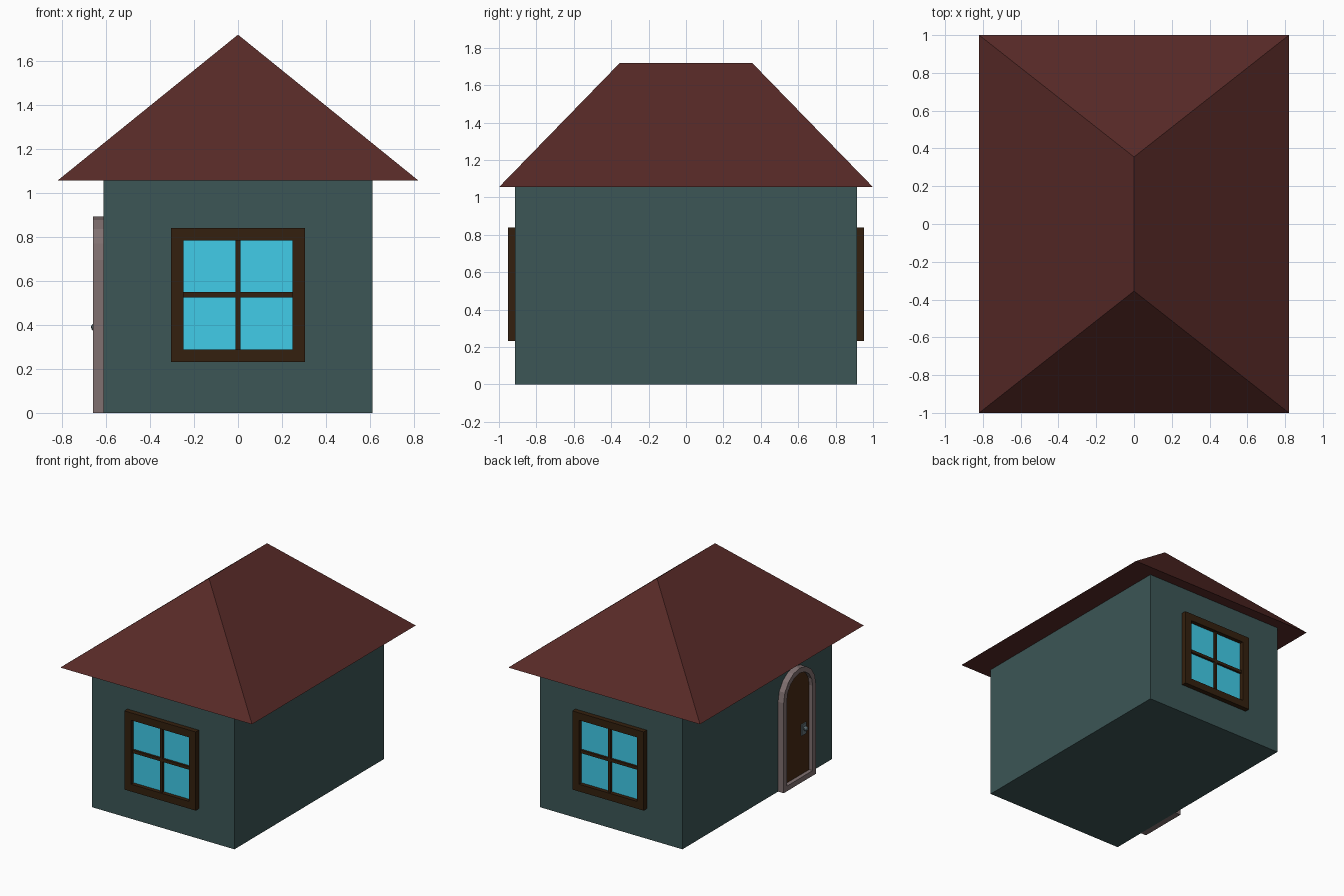
import bpy, bmesh
from math import pi, cos, sin
from mathutils import Matrix

if "Cube" in bpy.data.objects:
    bpy.data.objects.remove(bpy.data.objects["Cube"])


def material(name, r, g, b):
    lin = lambda c: ((c / 255 + 0.055) / 1.055) ** 2.4 if c > 10 else c / 255 / 12.92
    m = bpy.data.materials.new(name)
    m.diffuse_color = (lin(r), lin(g), lin(b), 1)
    m.use_nodes = True
    m.node_tree.nodes["Principled BSDF"].inputs["Base Color"].default_value = m.diffuse_color
    return m


WALL = material("wall_teal", 60, 86, 86)
ROOF = material("roof_red", 88, 42, 39)
WOOD = material("dark_wood", 52, 32, 14)
GLASS = material("glass_blue", 65, 204, 233)
STONE = material("door_stone", 128, 112, 112)
DOOR = material("door_wood", 72, 42, 20)
METAL = material("metal", 100, 115, 120)


def finish(name, bm, mat, turn=0):
    bmesh.ops.recalc_face_normals(bm, faces=bm.faces)
    bm.transform(Matrix.Rotation(turn, 4, 'Z'))
    me = bpy.data.meshes.new(name)
    bm.to_mesh(me)
    bm.free()
    me.materials.append(mat)
    ob = bpy.data.objects.new(name, me)
    bpy.context.collection.objects.link(ob)
    return ob


# Profiles are (across, up) points on a wall; d0..d1 is distance out from centre
def slab(name, pts, d0, d1, mat, turn=0):
    bm = bmesh.new()
    a = [bm.verts.new((u, -d0, v)) for u, v in pts]
    b = [bm.verts.new((u, -d1, v)) for u, v in pts]
    bm.faces.new(a)
    bm.faces.new(b)
    for i in range(len(pts)):
        j = (i + 1) % len(pts)
        bm.faces.new((a[i], a[j], b[j], b[i]))
    return finish(name, bm, mat, turn)


def ring(name, outer, inner, d0, d1, mat, turn=0):
    bm = bmesh.new()
    loops = [[bm.verts.new((u, -d, v)) for u, v in pts]
             for pts, d in ((outer, d0), (outer, d1), (inner, d1), (inner, d0))]
    n = len(outer)
    for k in range(4):
        p, q = loops[k], loops[(k + 1) % 4]
        for i in range(n):
            j = (i + 1) % n
            bm.faces.new((p[i], p[j], q[j], q[i]))
    return finish(name, bm, mat, turn)


def rect(u0, u1, v0, v1):
    return [(u0, v0), (u1, v0), (u1, v1), (u0, v1)]


def arch(cu, half, bottom, spring, steps=8):
    return [(cu - half, bottom), (cu + half, bottom)] + [
        (cu + half * cos(pi * i / steps), spring + half * sin(pi * i / steps))
        for i in range(steps + 1)]


# House body
slab("walls", rect(-0.61, 0.61, 0, 1.055), -0.915, 0.915, WALL)

# Hipped roof
bm = bmesh.new()
e = [bm.verts.new((x, y, 1.055)) for x, y in ((-.82, -1), (.82, -1), (.82, 1), (-.82, 1))]
f = bm.verts.new((0, -0.355, 1.718))
b = bm.verts.new((0, 0.355, 1.718))
for face in (e, (e[0], e[1], f), (e[1], e[2], b, f), (e[2], e[3], b), (e[3], e[0], f, b)):
    bm.faces.new(face)
finish("roof", bm, ROOF)

# Windows on the front and back walls
for side, turn in (("front", 0), ("back", pi)):
    ring(side + "_window_frame", rect(-.305, .305, .232, .84), rect(-.247, .247, .288, .783),
         0.905, 0.953, WOOD, turn)
    slab(side + "_window_glass", rect(-.25, .25, .285, .786), 0.905, 0.922, GLASS, turn)
    slab(side + "_window_upright", rect(-.011, .011, .286, .785), 0.91, 0.94, WOOD, turn)
    slab(side + "_window_crossbar", rect(-.249, .249, .525, .548), 0.91, 0.939, WOOD, turn)

# Arched door on the left wall
LEFT, CU = -pi / 2, 0.45
ring("door_frame", arch(CU, .197, 0, .695), arch(CU, .158, .04, .695), 0.60, 0.658, STONE, LEFT)
slab("door", arch(CU, .16, .038, .695), 0.60, 0.628, DOOR, LEFT)
slab("door_plate", rect(.508, .562, .34, .425), 0.62, 0.637, METAL, LEFT)
bm = bmesh.new()
bmesh.ops.create_uvsphere(bm, u_segments=8, v_segments=6, radius=0.018,
                          matrix=Matrix.Translation((.535, -.65, .39)))
finish("door_knob", bm, METAL, LEFT)
